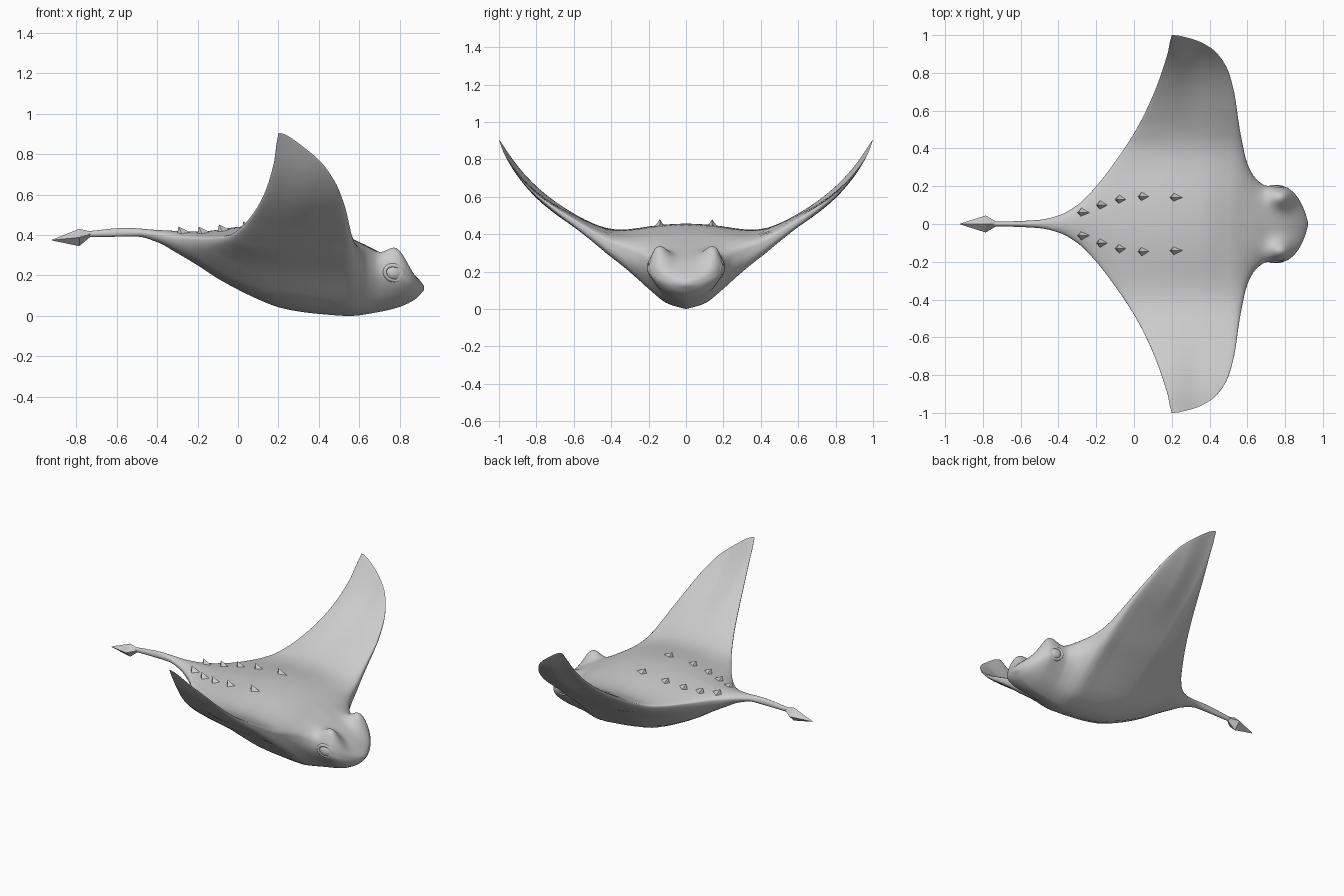
import bpy, bmesh, math
from mathutils import Vector, Euler

if "Cube" in bpy.data.objects:
    bpy.data.objects.remove(bpy.data.objects["Cube"])

skin = bpy.data.materials.new("grey_skin")
skin.diffuse_color = (0.6, 0.6, 0.6, 1)
skin.use_nodes = True
skin.node_tree.nodes["Principled BSDF"].inputs["Base Color"].default_value = skin.diffuse_color


def curve(pts):
    """Monotone cubic interpolation through (position, value) pairs."""
    xs, ys = [p[0] for p in pts], [p[1] for p in pts]
    d = [(ys[i + 1] - ys[i]) / (xs[i + 1] - xs[i]) for i in range(len(xs) - 1)]
    m = [d[0]] + [2 * a * b / (a + b) if a * b > 0 else 0 for a, b in zip(d, d[1:])] + [d[-1]]

    def f(x):
        x = min(max(x, xs[0]), xs[-1])
        i = max(j for j in range(len(xs) - 1) if xs[j] <= x)
        h = xs[i + 1] - xs[i]
        t = (x - xs[i]) / h
        return ((2 * t**3 - 3 * t**2 + 1) * ys[i] + (t**3 - 2 * t**2 + t) * h * m[i]
                + (3 * t**2 - 2 * t**3) * ys[i + 1] + (t**3 - t**2) * h * m[i + 1])
    return f


def ramp(x, a, b):
    t = min(max((x - a) / (b - a), 0), 1)
    return t * t * (3 - 2 * t)


def finish(name, bm, smooth=True, angle=40):
    bmesh.ops.recalc_face_normals(bm, faces=bm.faces)
    me = bpy.data.meshes.new(name)
    bm.to_mesh(me)
    bm.free()
    ob = bpy.data.objects.new(name, me)
    bpy.context.collection.objects.link(ob)
    me.materials.append(skin)
    if smooth:
        bpy.ops.object.select_all(action='DESELECT')
        ob.select_set(True)
        bpy.context.view_layer.objects.active = ob
        bpy.ops.object.shade_smooth_by_angle(angle=math.radians(angle))
    return ob


def loft(name, rings, smooth=True, angle=40, caps=True):
    bm = bmesh.new()
    vs = [[bm.verts.new(p) for p in r] for r in rings]
    n = len(rings[0])
    for a, b in zip(vs, vs[1:]):
        for k in range(n):
            bm.faces.new((a[k], a[(k + 1) % n], b[(k + 1) % n], b[k]))
    if caps:
        bm.faces.new(vs[0])
        bm.faces.new(vs[-1])
    return finish(name, bm, smooth, angle)


def ellipsoid(name, loc, rad, rot=(0, 0, 0)):
    bm = bmesh.new()
    bmesh.ops.create_uvsphere(bm, u_segments=24, v_segments=14, radius=1)
    e = Euler(rot).to_matrix()
    for v in bm.verts:
        v.co = e @ Vector([c * r for c, r in zip(v.co, rad)]) + Vector(loc)
    return finish(name, bm)


# Plan outline (half width), centre-line heights, and spanwise wing shape
width = curve([(-.76, .011), (-.6, .016), (-.5, .022), (-.4, .045), (-.3, .1), (-.2, .2),
               (-.1, .33), (0, .48), (.1, .68), (.18, .91), (.2, 1), (.3, .982), (.41, .93),
               (.485, .84), (.53, .7), (.56, .5), (.6, .32), (.65, .235), (.7, .203),
               (.8, .195), (.84, .172), (.88, .12), (.91, .05), (.92, .012)])
top = curve([(-.76, .417), (-.55, .435), (-.4, .425), (-.2, .417), (0, .44), (.2, .457),
             (.35, .45), (.5, .41), (.6, .365), (.7, .315), (.8, .26), (.86, .215),
             (.9, .175), (.92, .148)])
bottom = curve([(-.76, .39), (-.5, .392), (-.4, .365), (-.3, .31), (-.2, .25), (-.1, .185),
                (0, .13), (.1, .082), (.2, .043), (.3, .022), (.4, .01), (.55, 0), (.7, .02),
                (.8, .045), (.88, .085), (.92, .128)])
mid = curve([(-.76, .404), (-.5, .412), (-.3, .388), (-.1, .385), (.2, .37), (.45, .35),
             (.6, .28), (.7, .215), (.8, .18), (.92, .138)])
lift = curve([(0, .37), (.2, .365), (.3, .37), (.4, .385), (.5, .427), (.6, .487),
              (.7, .557), (.8, .643), (.9, .755), (1, .905)])
upper = curve([(0, 1), (.1, .99), (.2, .89), (.3, .67), (.4, .5), (.6, .31), (.8, .2), (1, .11)])
lower = curve([(0, 1), (.1, .91), (.2, .69), (.3, .46), (.4, .29), (.5, .19), (.6, .14),
               (.8, .1), (.9, .07), (1, .03)])


def skin_z(x, y, g):
    """Height of the skin; g runs from 1 on the back to -1 on the belly."""
    y = abs(y)
    c = mid(x)
    z = lift(y) + (c - .37) * math.exp(-(y / .5) ** 2)
    z -= .035 * ramp(x, .2, .36) * ramp(y, .5, .95)        # drooping leading edge
    full = ramp(x, -.2, .1)
    if g > 0:
        g = g ** (1 - .35 * full)
        brow = .075 * math.exp(-((x - .785) / .065) ** 2 - ((y - .145) / .06) ** 2)
        return z + g * (top(x) - c) * upper(y) + brow * min(1, 1.5 * g)
    g = abs(g) ** (1 - .3 * full * (1 - ramp(x, .55, .75)))
    return z - g * (c - bottom(x)) * lower(y)


# Body, wings, brows and tail as one lofted skin
rings = []
N = 96
for i in range(169):
    x = -.76 + .01 * i
    ring = []
    for k in range(N):
        a = 2 * math.pi * k / N
        y = width(x) * math.cos(a)
        ring.append((x, y, skin_z(x, y, math.sin(a))))
    rings.append(ring)
loft("body_and_wings", rings, angle=75)

# Faceted barb at the end of the tail
barb = [(-.92, .002, .002, .375), (-.785, .045, .043, .388), (-.73, .012, .013, .404)]
loft("tail_barb", [[(x, w, z), (x, 0, z + h), (x, -w, z), (x, 0, z - h)]
                   for x, w, h, z in barb], smooth=False)

for side, s in (("left", 1), ("right", -1)):
    # Eyeball inside a raised lid ring
    ellipsoid(side + "_eye", (.77, .184 * s, .213), (.042, .022, .034), (0, .3, -.2 * s))
    e = Euler((-.1 * s, .3, -.2 * s)).to_matrix()
    lid = []
    for i in range(25):
        a = 2 * math.pi * i / 24
        ca, sa = math.cos(a), math.sin(a)
        lid.append([e @ Vector(((.046 + .011 * math.cos(b)) * ca, .012 * math.sin(b),
                                (.036 + .011 * math.cos(b)) * sa))
                    + Vector((.77, .186 * s, .213))
                    for b in [2 * math.pi * j / 8 for j in range(8)]])
    loft(side + "_eyelid", lid, angle=60, caps=False)

    # Row of back-swept thorns along the back
    for n, (x, y) in enumerate([(-.27, .06), (-.17, .1), (-.07, .13), (.05, .145),
                                (.22, .14)]):
        z = skin_z(x, y, math.sqrt(1 - (y / width(x)) ** 2))
        bm = bmesh.new()
        base = [bm.verts.new((x + dx, s * y + dy, z - .012))
                for dx, dy in ((.06, 0), (-.005, .03), (-.032, 0), (-.005, -.03))]
        tip = bm.verts.new((x - .024, s * y, z + .03))
        for k in range(4):
            bm.faces.new((base[k], base[(k + 1) % 4], tip))
        bm.faces.new(base)
        finish(f"{side}_thorn_{n + 1}", bm, smooth=False)
